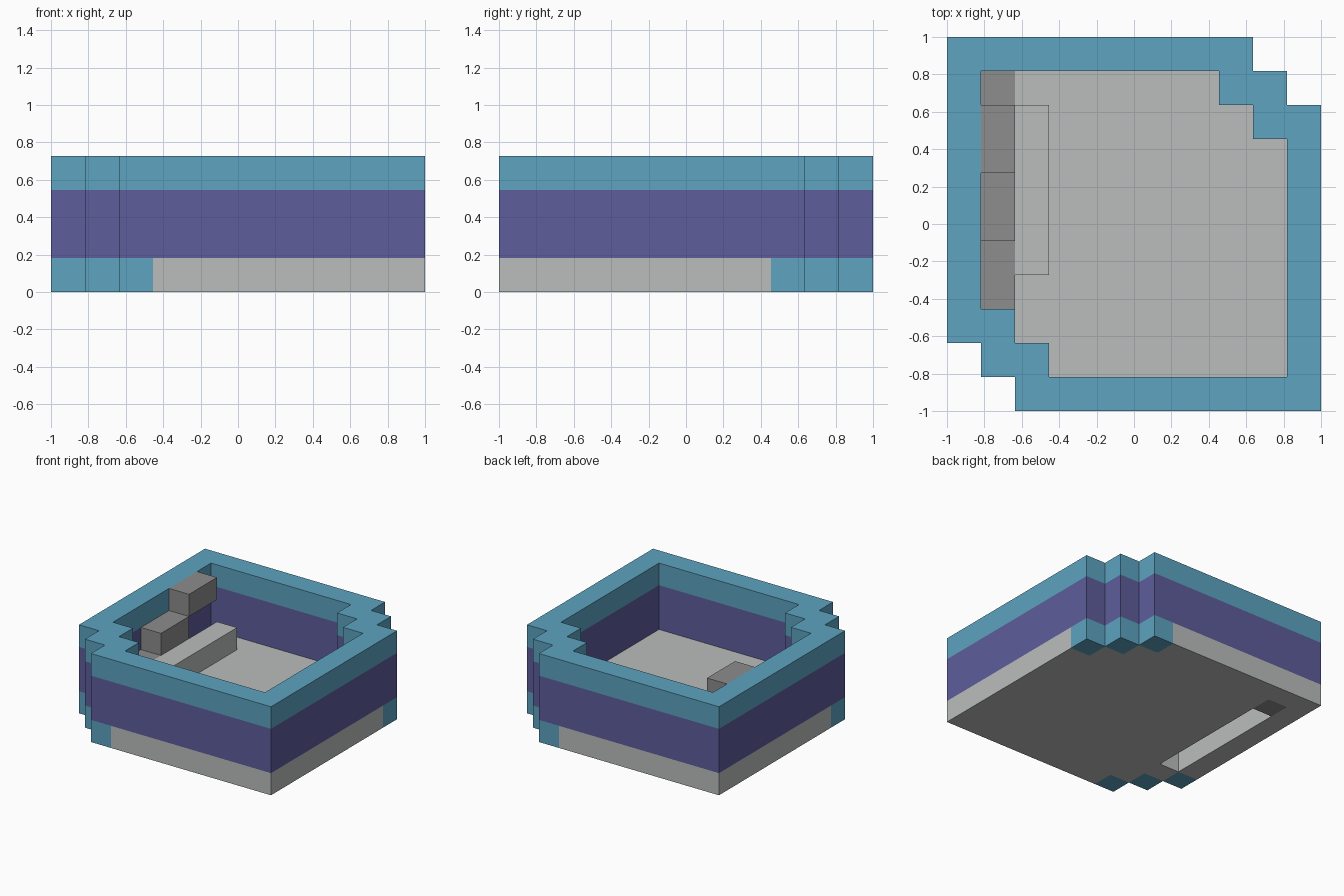
import bpy, bmesh
from mathutils import Vector

N = 11            # blocks along each side
U = 2.0 / N       # block size

cube = bpy.data.objects.get("Cube")
if cube:
    bpy.data.objects.remove(cube, do_unlink=True)


def material(name, rgb):
    m = bpy.data.materials.new(name)
    m.use_nodes = True
    m.diffuse_color = (*rgb, 1)
    m.node_tree.nodes["Principled BSDF"].inputs["Base Color"].default_value = (*rgb, 1)
    return m


teal = material("teal", (0.109, 0.366, 0.527))
purple = material("purple", (0.109, 0.109, 0.332))
pale = material("pale grey", (0.491, 0.515, 0.503))
grey = material("mid grey", (0.266, 0.266, 0.266))


def corner_distance(i, j):
    """Diagonal steps from the nearer of the two notched corners."""
    return min(i + j, 2 * (N - 1) - i - j)


def inside(i, j):
    return corner_distance(i, j) >= 2


def is_wall(i, j):
    return min(i, j) == 0 or max(i, j) == N - 1 or corner_distance(i, j) <= 3


blocks = {}       # grid cell -> part name

# Base slab, walls and rim, with stepped corners
for i in range(N):
    for j in range(N):
        if not inside(i, j):
            continue
        blocks[i, j, 0] = "corner_footings" if corner_distance(i, j) == 2 else "floor"
        if is_wall(i, j):
            blocks[i, j, 1] = blocks[i, j, 2] = "wall_band"
            blocks[i, j, 3] = "top_rim"

# Stairwell slot through the floor, with the stairs climbing above it
for j in range(3, 9):
    del blocks[1, j, 0]
    blocks[1, j, 1 + (j - 3) // 2] = "stairs"
blocks[1, 9, 0] = "stairs"

# Low ledge beside the stairs
for j in range(4, 9):
    blocks[2, j, 1] = "ledge"


def build(name, mat):
    """Make the visible skin of every block in one part."""
    bm = bmesh.new()
    for cell in [c for c, part in blocks.items() if part == name]:
        for axis in range(3):
            for side in (0, 1):
                step = list(cell)
                step[axis] += 2 * side - 1
                if tuple(step) in blocks:
                    continue
                a, b = (axis + 1) % 3, (axis + 2) % 3
                ring = []
                for da, db in ((0, 0), (1, 0), (1, 1), (0, 1)):
                    p = Vector(cell)
                    p[axis] += side
                    p[a] += da
                    p[b] += db
                    ring.append(bm.verts.new(p * U - Vector((1, 1, 0))))
                bm.faces.new(ring if side else ring[::-1])
    bmesh.ops.remove_doubles(bm, verts=bm.verts, dist=0.001)
    bmesh.ops.dissolve_limit(bm, angle_limit=0.01, verts=bm.verts, edges=bm.edges)
    mesh = bpy.data.meshes.new(name)
    bm.to_mesh(mesh)
    bm.free()
    mesh.materials.append(mat)
    bpy.context.scene.collection.objects.link(bpy.data.objects.new(name, mesh))


for part, mat in (("floor", pale), ("corner_footings", teal), ("wall_band", purple),
                  ("top_rim", teal), ("stairs", grey), ("ledge", pale)):
    build(part, mat)
